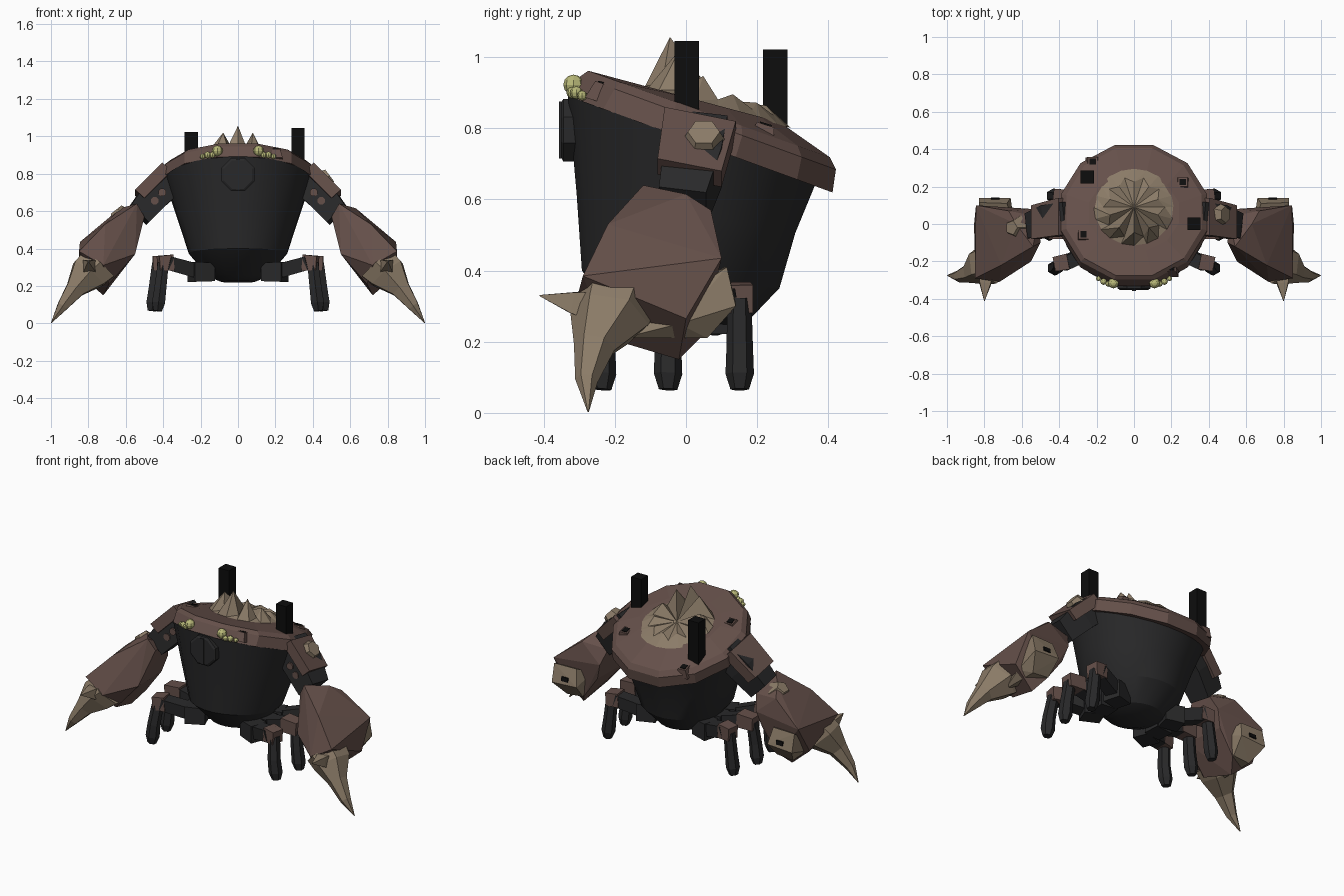
import bpy, bmesh, math
from mathutils import Vector, Matrix

cube = bpy.data.objects.get("Cube")
if cube:
    bpy.data.objects.remove(cube, do_unlink=True)


def material(name, r, g, b):
    m = bpy.data.materials.new(name)
    m.use_nodes = True
    m.diffuse_color = (r, g, b, 1)
    node = m.node_tree.nodes["Principled BSDF"]
    node.inputs["Base Color"].default_value = (r, g, b, 1)
    node.inputs["Roughness"].default_value = 0.8
    return m


BROWN = material("shell brown", .13, .08, .068)
TAN = material("horn tan", .26, .2, .138)
DARK = material("dark iron", .022, .022, .023)
BLACK = material("soot black", .004, .004, .004)
EYE = material("eye yellow green", .48, .48, .19)


def finish(name, bm, mat, smooth=False):
    bmesh.ops.recalc_face_normals(bm, faces=bm.faces)
    me = bpy.data.meshes.new(name)
    bm.to_mesh(me)
    bm.free()
    me.materials.append(mat)
    ob = bpy.data.objects.new(name, me)
    bpy.context.collection.objects.link(ob)
    if smooth:
        bpy.ops.object.select_all(action='DESELECT')
        ob.select_set(True)
        bpy.context.view_layer.objects.active = ob
        bpy.ops.object.shade_smooth_by_angle(angle=math.radians(25))
    return ob


def hull(name, pts, mat, s=1):
    """Faceted convex block through the given corners; s mirrors it."""
    bm = bmesh.new()
    vs = [bm.verts.new((s * x, y, z)) for x, y, z in pts]
    res = bmesh.ops.convex_hull(bm, input=vs)
    bmesh.ops.delete(bm, geom=res["geom_interior"], context='VERTS')
    bmesh.ops.dissolve_limit(bm, angle_limit=.03, verts=bm.verts, edges=bm.edges)
    return finish(name, bm, mat)


def skin(bm, rings):
    """Bridge equal point rings and close both ends."""
    vr = [[bm.verts.new(p) for p in r] for r in rings]
    n = len(vr[0])
    for a, b in zip(vr, vr[1:]):
        for i in range(n):
            j = (i + 1) % n
            bm.faces.new((a[i], a[j], b[j], b[i]))
    bm.faces.new(vr[0])
    bm.faces.new(vr[-1])


def tube(name, pts, mat, sides=4, s=1):
    """Faceted limb through (x, y, z, radius) stations."""
    P = [Vector((s * p[0], p[1], p[2])) for p in pts]
    d = (P[-1] - P[0]).normalized()
    u = d.cross(Vector((0, 1, 0)) if abs(d.y) < .9 else Vector((1, 0, 0))).normalized()
    v = d.cross(u)
    rings = []
    for c, p in zip(P, pts):
        angles = [2 * math.pi * (i + .5) / sides for i in range(sides)]
        rings.append([c + p[3] * (u * math.cos(a) + v * math.sin(a)) for a in angles])
    bm = bmesh.new()
    skin(bm, rings)
    return finish(name, bm, mat)


def ring(y, z, rx, ry, tilt, n):
    t = math.tan(math.radians(tilt))
    out = []
    for i in range(n):
        a = 2 * math.pi * (i + .5) / n
        dy = -ry * math.cos(a)
        out.append((rx * math.sin(a), y + dy, z - t * dy))
    return out


def lathe(name, stations, n, mat, smooth=False):
    bm = bmesh.new()
    skin(bm, [ring(*st, n) for st in stations])
    return finish(name, bm, mat, smooth)


def box(name, x0, x1, y0, y1, z0, z1, mat):
    return hull(name, [(x, y, z) for x in (x0, x1) for y in (y0, y1) for z in (z0, z1)], mat)


def ball(name, x, y, z, r):
    bm = bmesh.new()
    bmesh.ops.create_uvsphere(bm, u_segments=8, v_segments=6, radius=r,
                              matrix=Matrix.Translation((x, y, z)))
    return finish(name, bm, EYE)


# Kettle body and tilted shell lid
lathe("body", [(0, .222, .09, .09, 3), (0, .25, .16, .16, 3), (-.015, .375, .265, .28, 5),
               (0, .56, .325, .31, 10), (.015, .765, .39, .35, 20)], 24, DARK, True)
lathe("shell_lid", [(.04, .755, .405, .385, 20), (.062, .815, .405, .372, 20),
                    (.065, .84, .375, .352, 19.7), (.06, .872, .25, .21, 15)], 12, BROWN)

# Crown of spikes: peaks alternate with valleys round a sunken centre
bm = bmesh.new()
N = 20
slope = math.tan(math.radians(16))
base, crown = [], []
mid = bm.verts.new((0, .09, .88))
for i in range(N):
    a = 2 * math.pi * i / N
    c, sn = math.cos(a), math.sin(a)
    peak = i % 2 == 0
    h = .028 + .115 * ((1 + c) / 2) ** 3 if peak else .006
    r = .135 if peak else .165
    y0, y1 = .09 - .205 * c, .09 - r * c
    base.append(bm.verts.new((.22 * sn, y0, .86 - slope * (y0 - .09))))
    crown.append(bm.verts.new((r * sn, y1, .875 - slope * (y1 - .09) + h)))
for i in range(N):
    j = (i + 1) % N
    bm.faces.new((base[i], base[j], crown[j]))
    bm.faces.new((base[i], crown[j], crown[i]))
    bm.faces.new((crown[i], crown[j], mid))
bm.faces.new(base)
finish("spike_crown", bm, TAN)

# Chimneys
box("left_chimney", .285, .355, -.032, .036, .78, 1.045, BLACK)
box("right_chimney", -.285, -.215, .217, .285, .74, 1.022, BLACK)

# Broken horn stumps on the lid, leaning with its slope
for k, (x, y, z) in enumerate([(-.27, -.06, .89), (.26, .22, .8), (.2, -.235, .915), (-.22, .33, .74)]):
    tube(f"lid_stump_{k}", [(x, y - .012, z - .04, .055), (x, y + .004, z + .01, .036)], BROWN)
    tube(f"stump_hollow_{k}", [(x, y + .002, z + .004, .024), (x, y + .005, z + .014, .024)], BLACK)

# Front vent with a centre bar
tube("front_vent", [(0, -.27, .795, .095), (0, -.345, .795, .095), (0, -.352, .795, .082)], DARK, 8)
box("vent_bar", -.012, .012, -.357, -.34, .715, .875, DARK)

for side, s in (("left", 1), ("right", -1)):
    # Eye cluster on the lid edge
    for k, (x, y, z, r) in enumerate([(.11, -.316, .922, .029), (.137, -.32, .9, .016),
                                      (.163, -.308, .9, .018), (.19, -.292, .892, .014)]):
        ball(f"{side}_eye_{k}", s * x, y, z, r)

    # Shoulder: dark core, outer plate, rust spots
    tube(f"{side}_upper_arm", [(.32, .04, .79, .11), (.43, .02, .7, .115), (.53, -.01, .58, .095)],
         DARK, 4, s)
    outer = [(.405, -.06, .86), (.405, .14, .82), (.55, -.08, .715), (.55, .1, .68)]
    hull(f"{side}_shoulder_plate", outer + [(x - .05, y, z - .045) for x, y, z in outer], BROWN, s)
    for k, (x, z) in enumerate([(.405, .7), (.445, .655)]):
        tube(f"{side}_rust_spot_{k}", [(x, -.03, z, .022), (x, -.07, z, .022)], BROWN, 8, s)

    # Massive forearm
    hull(f"{side}_forearm", [
        (.54, -.12, .64), (.63, 0, .615), (.67, .07, .57), (.845, .1, .435), (.855, 0, .265),
        (.85, -.29, .385), (.71, -.22, .53), (.5, -.1, .57), (.51, .04, .55),
        (.54, .08, .46), (.55, -.17, .45), (.55, -.2, .37), (.57, .06, .36),
        (.72, -.31, .31), (.69, -.22, .21), (.72, -.02, .15), (.67, .05, .22)], BROWN, s)

    # Claw: long curved horn, forward barb, blunt rear thumb
    tube(f"{side}_claw_horn", [(.75, -.2, .31, .12), (.8, -.215, .265, .112), (.87, -.258, .185, .058),
                               (.94, -.28, .09, .032), (.998, -.275, .003, .002)], TAN, 6, s)
    tube(f"{side}_claw_barb", [(.79, -.24, .295, .062), (.795, -.32, .31, .042),
                               (.8, -.412, .33, .002)], TAN, 4, s)
    hull(f"{side}_claw_thumb", [(.83, .115, .41), (.68, .11, .41), (.83, .14, .3), (.66, .14, .31),
                                (.78, .06, .21), (.67, .06, .22), (.82, -.02, .25),
                                (.64, 0, .36), (.78, -.18, .21)], TAN, s)
    hull(f"{side}_thumb_hole", [(x, y, z) for x in (.72, .765) for y, z in
                                ((.135, .325), (.142, .325), (.13, .35), (.138, .35))], BLACK, s)

    # Three jointed legs
    for leg, ky, fx in (("front", -.215, .425), ("middle", -.04, .455), ("rear", .15, .43)):
        fy = ky * 1.06 - .008
        tube(f"{side}_{leg}_hip", [(.14, ky * .5, .275, .07), (.25, ky * .7, .275, .075)], DARK, 4, s)
        tube(f"{side}_{leg}_thigh", [(.2, ky * .6, .275, .055), (.38, ky, .325, .052)], DARK, 4, s)
        tube(f"{side}_{leg}_knee_cap", [(.35, ky * .93, .325, .06), (fx, ky, .32, .055)],
             BROWN, 4, s)
        tube(f"{side}_{leg}_shin", [(fx - .025, ky, .32, .034), (fx - .01, fy, .19, .037),
                                    (fx, fy, .11, .04), (fx + .005, fy, .066, .026)], DARK, 6, s)

# Odd horn stubs on the armour
tube("left_shoulder_stub", [(.45, .05, .76, .065), (.49, .05, .79, .045)], TAN, 6)
tube("right_forearm_stub", [(.62, -.02, .56, .07), (.655, -.02, .605, .04)], TAN, 5, -1)
